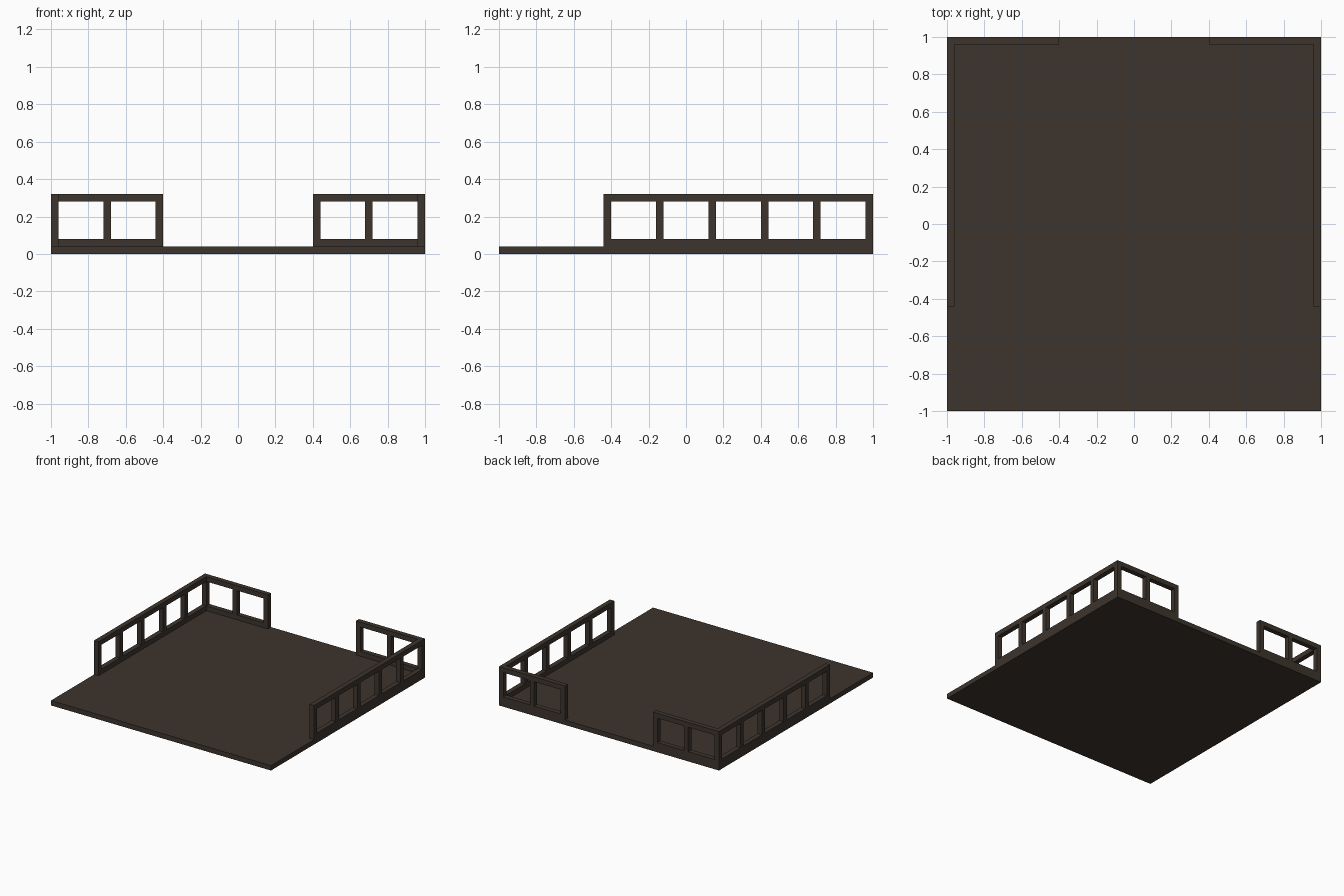
import bpy, bmesh
from mathutils import Matrix, Vector

if "Cube" in bpy.data.objects:
    bpy.data.objects.remove(bpy.data.objects["Cube"])

wood = bpy.data.materials.new("dark_brown_wood")
wood.diffuse_color = (0.047, 0.035, 0.026, 1)
wood.use_nodes = True
wood.node_tree.nodes["Principled BSDF"].inputs["Base Color"].default_value = wood.diffuse_color

T = 0.04       # thickness of floor, rails and posts
PITCH = 0.28   # post spacing
TOP = 0.32     # railing height


def make_boxes(name, boxes, mirror=False):
    """One object from (min corner, max corner) boxes, optionally mirrored in x."""
    bm = bmesh.new()
    for lo, hi in boxes:
        lo, hi = Vector(lo), Vector(hi)
        m = Matrix.Translation((lo + hi) / 2) @ Matrix.Diagonal((*(hi - lo), 1))
        bmesh.ops.create_cube(bm, size=1, matrix=m)
    me = bpy.data.meshes.new(name)
    bm.to_mesh(me)
    bm.free()
    me.materials.append(wood)
    ob = bpy.data.objects.new(name, me)
    bpy.context.collection.objects.link(ob)
    if mirror:
        mod = ob.modifiers.new("mirror", 'MIRROR')
        mod.use_mirror_merge = False
    return ob


# Floor slab
make_boxes("floor", [((-1, -1, 0), (1, 1, T))])

# Lower and upper rails: side run plus short return along the back
for name, z in (("bottom_rail", T), ("top_rail", TOP - T)):
    make_boxes(name, [((1 - T, -0.44, z), (1, 1, z + T)),
                      ((0.40, 1 - T, z), (1 - T, 1, z + T))], mirror=True)

# Upright posts between the rails; the side run includes the corner post
z0, z1 = 2 * T, TOP - T
side = [((1 - T, -0.44 + i * PITCH, z0), (1, -0.44 + i * PITCH + T, z1)) for i in range(6)]
back = [((0.40 + i * PITCH, 1 - T, z0), (0.40 + i * PITCH + T, 1, z1)) for i in range(2)]
make_boxes("side_posts", side, mirror=True)
make_boxes("back_posts", back, mirror=True)
